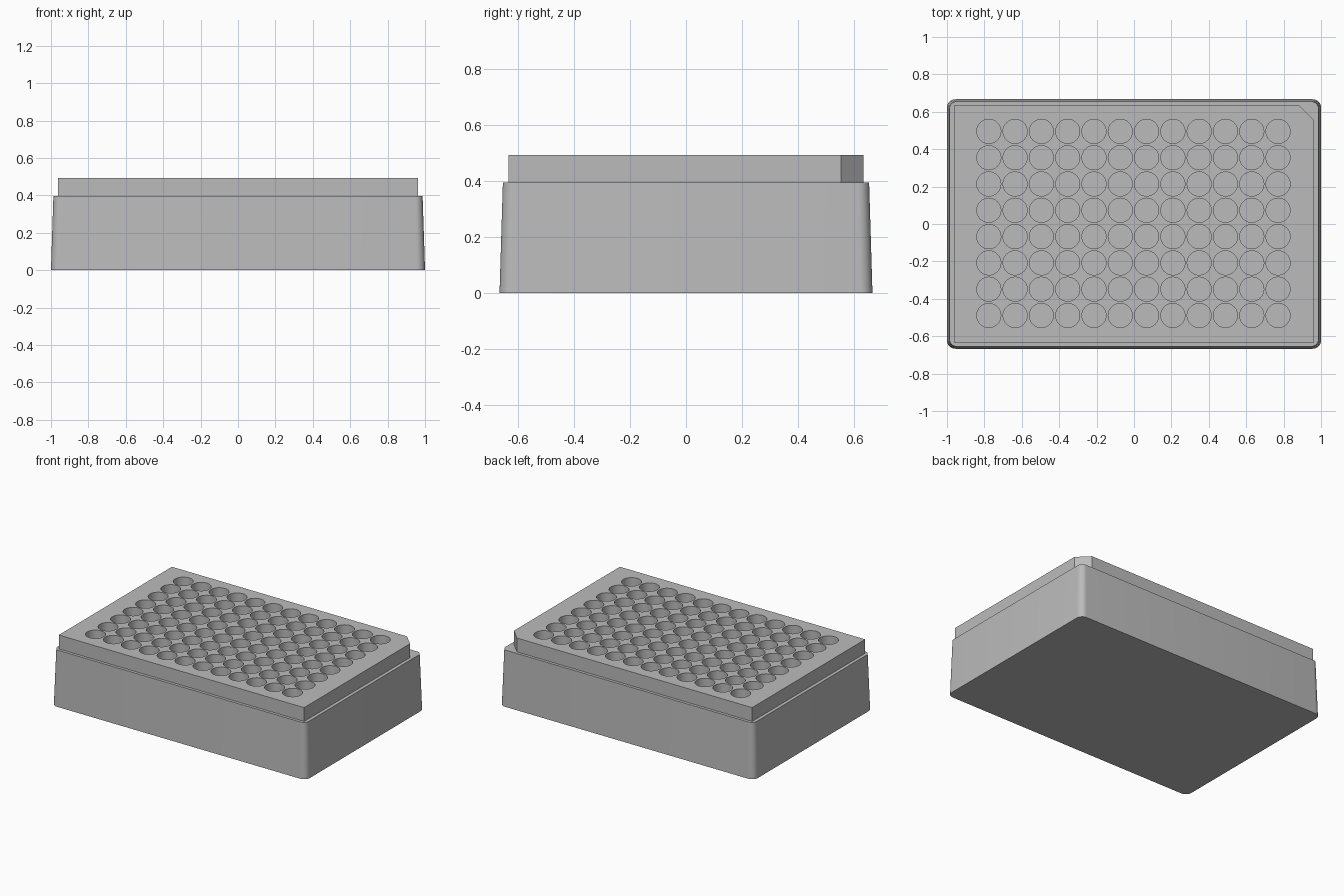
import bpy
import bmesh
import math

if "Cube" in bpy.data.objects:
    bpy.data.objects.remove(bpy.data.objects["Cube"], do_unlink=True)

GREY = (0.5, 0.5, 0.5, 1.0)
plastic = bpy.data.materials.new("grey plastic")
plastic.use_nodes = True
plastic.diffuse_color = GREY
plastic.node_tree.nodes["Principled BSDF"].inputs["Base Color"].default_value = GREY


def make_object(name, bm):
    bmesh.ops.recalc_face_normals(bm, faces=bm.faces)
    mesh = bpy.data.meshes.new(name)
    bm.to_mesh(mesh)
    bm.free()
    mesh.materials.append(plastic)
    obj = bpy.data.objects.new(name, mesh)
    bpy.context.collection.objects.link(obj)
    return obj


def rounded_rect(half_x, half_y, radius, steps=8):
    """Counter-clockwise outline with rounded corners."""
    points = []
    for quarter, (sx, sy) in enumerate([(1, 1), (-1, 1), (-1, -1), (1, -1)]):
        for i in range(steps + 1):
            a = math.pi / 2 * (quarter + i / steps)
            points.append((sx * (half_x - radius) + radius * math.cos(a),
                           sy * (half_y - radius) + radius * math.sin(a)))
    return points


def loft(name, lower, upper, z0, z1):
    """Closed solid between two outlines with the same point count."""
    bm = bmesh.new()
    a = [bm.verts.new((x, y, z0)) for x, y in lower]
    b = [bm.verts.new((x, y, z1)) for x, y in upper]
    bm.faces.new(a[::-1])
    bm.faces.new(b)
    for i in range(len(a)):
        j = (i + 1) % len(a)
        bm.faces.new((a[i], a[j], b[j], b[i]))
    return make_object(name, bm)


def combine(target, tool, operation):
    mod = target.modifiers.new(operation.title(), 'BOOLEAN')
    mod.object = tool
    mod.operation = operation
    mod.solver = 'EXACT'
    bpy.context.view_layer.objects.active = target
    bpy.ops.object.modifier_apply(modifier=mod.name)
    bpy.data.objects.remove(tool, do_unlink=True)


# Tapered skirt with rounded corners
plate = loft("well_plate", rounded_rect(1.0, 0.667, 0.045),
             rounded_rect(0.987, 0.655, 0.04), 0, 0.396)

# Raised block with one clipped corner
BX, BY, CLIP = 0.963, 0.634, 0.08
outline = [(-BX, -BY), (BX, -BY), (BX, BY - CLIP), (BX - CLIP, BY), (-BX, BY)]
block = loft("raised_block", outline, outline, 0.2, 0.494)
combine(plate, block, 'UNION')

# Grid of deep round wells
COLUMNS, ROWS, PITCH, RADIUS, FLOOR = 12, 8, 0.1406, 0.0645, 0.06
bm = bmesh.new()
for c in range(COLUMNS):
    for r in range(ROWS):
        well = bmesh.ops.create_cone(bm, cap_ends=True, segments=32,
                                     radius1=RADIUS, radius2=RADIUS, depth=0.5)
        bmesh.ops.translate(bm, verts=well["verts"],
                            vec=((c - (COLUMNS - 1) / 2) * PITCH - 0.003,
                                 (r - (ROWS - 1) / 2) * PITCH + 0.003,
                                 FLOOR + 0.25))
combine(plate, make_object("well_cutters", bm), 'DIFFERENCE')

# Smooth wells and corners, sharp edges elsewhere
bpy.ops.object.select_all(action='DESELECT')
plate.select_set(True)
bpy.context.view_layer.objects.active = plate
bpy.ops.object.shade_smooth_by_angle(angle=math.radians(30))
